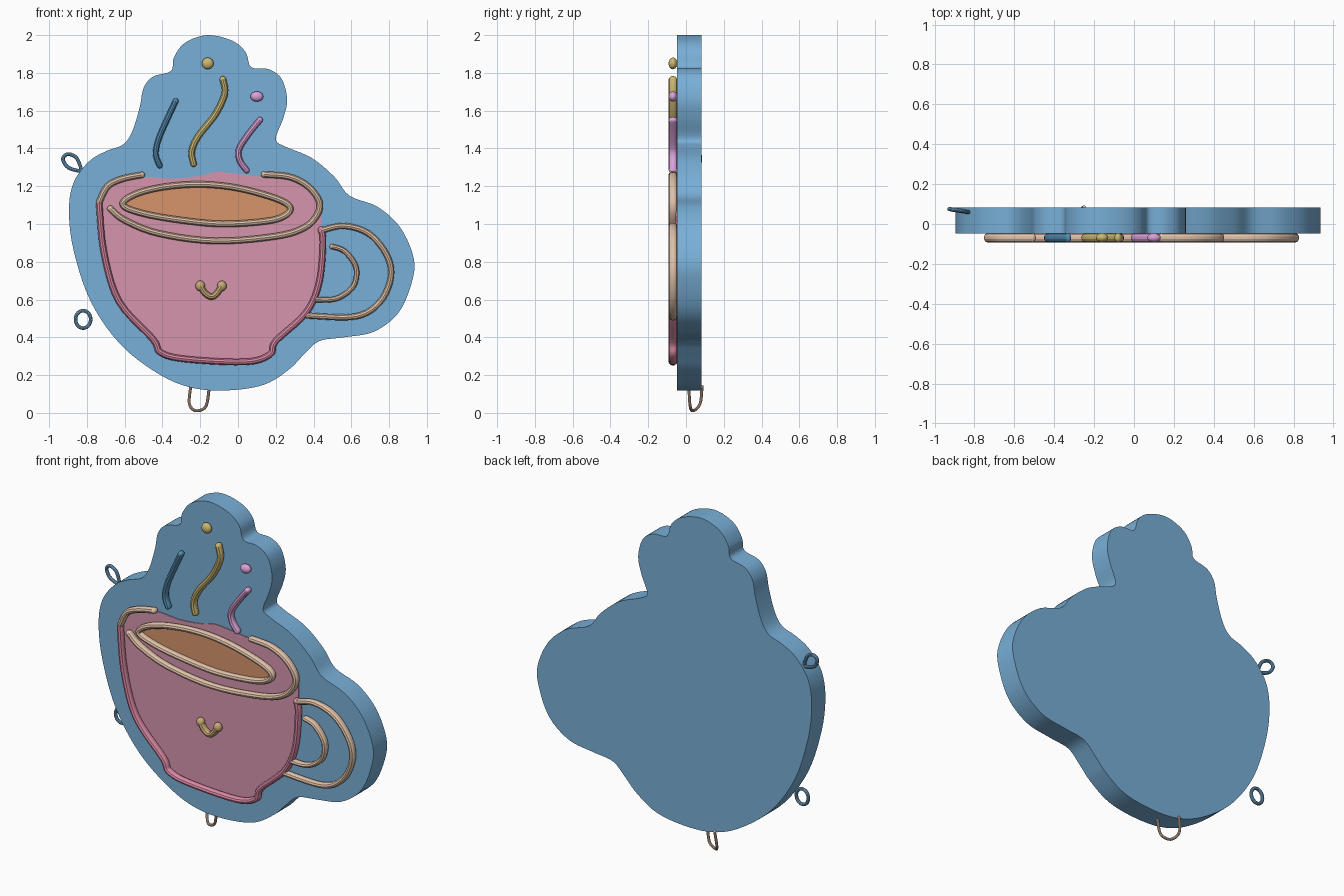
import bpy, bmesh, math
from mathutils import Vector

cube = bpy.data.objects.get("Cube")
if cube:
    bpy.data.objects.remove(cube, do_unlink=True)


def material(name, rgb):
    mat = bpy.data.materials.new(name)
    mat.use_nodes = True
    colour = (*rgb, 1)
    mat.diffuse_color = colour
    mat.node_tree.nodes["Principled BSDF"].inputs["Base Color"].default_value = colour
    return mat


BLUE = material("sky blue", (.19, .43, .68))
DEEP_BLUE = material("deep blue", (.09, .28, .46))
PINK = material("cup pink", (.68, .30, .42))
ROSE = material("rose outline", (.71, .25, .37))
COFFEE = material("coffee brown", (.68, .30, .15))
CREAM = material("cream", (.74, .53, .39))
GOLD = material("gold", (.60, .48, .17))
TAN = material("tan", (.58, .40, .18))
VIOLET = material("violet", (.70, .36, .69))

FRONT, BACK = -.047, .083      # faces of the backing plaque
STROKE_Y = -.069               # centre depth of the raised lines


def smooth_path(points, closed=False, steps=5):
    """Catmull-Rom curve through the given points."""
    pts = [Vector(p) for p in points]
    n = len(pts)
    get = (lambda i: pts[i % n]) if closed else (lambda i: pts[min(max(i, 0), n - 1)])
    out = []
    for i in range(n if closed else n - 1):
        a, b, c, d = (get(i + k) for k in (-1, 0, 1, 2))
        for s in range(steps):
            t = s / steps
            out.append(.5 * (2 * b + (c - a) * t + (2 * a - 5 * b + 4 * c - d) * t ** 2
                             + (3 * b - a - 3 * c + d) * t ** 3))
    return out if closed else out + [pts[-1]]


def finish(obj, mat):
    obj.data.materials.append(mat)
    bpy.ops.object.select_all(action="DESELECT")
    obj.select_set(True)
    bpy.context.view_layer.objects.active = obj
    if obj.type == "CURVE":
        bpy.ops.object.convert(target="MESH")
    bpy.ops.object.shade_smooth_by_angle(angle=math.radians(35))


def slab(name, points, y_front, y_back, mat):
    """Flat outline in x and z, extruded through y."""
    bm = bmesh.new()
    face = bm.faces.new([bm.verts.new((p.x, y_front, p.y)) for p in points])
    extruded = bmesh.ops.extrude_face_region(bm, geom=[face])["geom"]
    moved = [v for v in extruded if isinstance(v, bmesh.types.BMVert)]
    bmesh.ops.translate(bm, verts=moved, vec=(0, y_back - y_front, 0))
    bmesh.ops.recalc_face_normals(bm, faces=bm.faces)
    mesh = bpy.data.meshes.new(name)
    bm.to_mesh(mesh)
    bm.free()
    obj = bpy.data.objects.new(name, mesh)
    bpy.context.collection.objects.link(obj)
    finish(obj, mat)


def tube(name, points, radius, mat, closed=False, y=STROKE_Y, depth=None):
    """Round-ended tube; two-number points lie flat at depth y."""
    path = smooth_path([(p[0], 0, p[1]) if len(p) == 2 else p for p in points], closed)
    rings = [(p, 1) for p in path]
    if not closed:
        angles = [math.pi / 2 * k / 5 + .02 for k in range(5)]
        start = (path[0] - path[1]).normalized() * radius
        end = (path[-1] - path[-2]).normalized() * radius
        head = [(path[0] + start * math.cos(a), math.sin(a)) for a in angles]
        tail = [(path[-1] + end * math.cos(a), math.sin(a)) for a in reversed(angles)]
        rings = head + rings + tail
    curve = bpy.data.curves.new(name, "CURVE")
    curve.dimensions = "3D"
    curve.bevel_depth = radius
    curve.bevel_resolution = 3
    curve.use_fill_caps = True
    spline = curve.splines.new("POLY")
    spline.points.add(len(rings) - 1)
    for point, (co, scale) in zip(spline.points, rings):
        point.co = (*co, 1)
        point.radius = scale
    spline.use_cyclic_u = closed
    obj = bpy.data.objects.new(name, curve)
    bpy.context.collection.objects.link(obj)
    obj.location.y = y
    obj.scale.y = depth / radius if depth else 1
    finish(obj, mat)


def stroke(name, points, radius, mat, closed=False):
    tube(name, points, radius, mat, closed, depth=.023)


def dot(name, x, z, rx, rz, mat):
    bpy.ops.mesh.primitive_uv_sphere_add(segments=24, ring_count=12, location=(x, STROKE_Y, z))
    obj = bpy.context.object
    obj.name = name
    obj.scale = (rx, .023, rz)
    finish(obj, mat)


# Backing plaque
plaque = [(-.16, 2), (-.03, 1.97), (.04, 1.91), (.07, 1.83), (.16, 1.82), (.23, 1.77),
          (.26, 1.66), (.24, 1.56), (.2, 1.45), (.25, 1.41), (.39, 1.35), (.51, 1.25),
          (.59, 1.15), (.74, 1.09), (.86, .98), (.93, .82), (.92, .69), (.85, .53),
          (.72, .43), (.56, .4), (.43, .38), (.35, .31), (.27, .23), (.14, .15),
          (-.04, .12), (-.23, .13), (-.41, .2), (-.62, .36), (-.78, .59), (-.87, .86),
          (-.895, 1.07), (-.87, 1.22), (-.79, 1.33), (-.7, 1.385), (-.61, 1.42),
          (-.56, 1.49), (-.52, 1.62), (-.5, 1.72), (-.45, 1.78), (-.355, 1.81),
          (-.34, 1.88), (-.28, 1.96)]
slab("backing_plaque", smooth_path(plaque, True), FRONT, BACK, BLUE)

# Cup: side outline, painted face and coffee surface
side = [(-.735, 1.11), (-.71, .85), (-.63, .59), (-.45, .39), (-.41, .32), (-.28, .285),
        (.04, .27), (.17, .31), (.2, .38), (.36, .53), (.43, .69), (.45, .9), (.44, .97)]
top_edge = [(.43, 1.12), (.36, 1.21), (.26, 1.25), (.14, 1.25), (0, 1.265), (-.12, 1.275),
            (-.2, 1.255), (-.35, 1.24), (-.5, 1.25), (-.61, 1.235), (-.69, 1.2)]
coffee = [(-.61, 1.1), (-.55, 1.155), (-.4, 1.195), (-.2, 1.21), (0, 1.19), (.2, 1.135),
          (.275, 1.09), (.25, 1.045), (.15, 1.015), (-.08, 1.0), (-.3, 1.02), (-.5, 1.055)]
slab("cup_face", smooth_path(side + top_edge, True), FRONT - .005, FRONT + .002, PINK)
slab("coffee_surface", smooth_path(coffee, True), FRONT - .009, FRONT, COFFEE)
stroke("cup_outline", side, .018, ROSE)
stroke("coffee_ring", coffee, .018, CREAM, closed=True)

# Rim
stroke("rim_front", [(.14, 1.262), (.27, 1.25), (.37, 1.2), (.43, 1.12), (.42, 1.05),
                     (.35, .98), (.2, .935), (-.12, .91), (-.42, .95), (-.6, 1.02),
                     (-.675, 1.08)], .018, CREAM)
stroke("rim_right", [(-.51, 1.26), (-.61, 1.24), (-.69, 1.2), (-.733, 1.12)], .018, CREAM)

# Handle
stroke("handle_outer", [(.44, .965), (.56, .99), (.69, .95), (.785, .84), (.81, .72),
                        (.75, .585), (.62, .51), (.37, .515)], .017, CREAM)
stroke("handle_inner", [(.5, .88), (.565, .855), (.625, .77), (.61, .67), (.52, .605),
                        (.41, .6)], .015, CREAM)

# Smile with thicker ends
stroke("smile", [(-.2, .675), (-.175, .635), (-.14, .615), (-.11, .635), (-.085, .675)], .018, TAN)
for name, x in (("smile_end_right", -.2), ("smile_end_left", -.085)):
    dot(name, x, .672, .025, .028, TAN)

# Steam
stroke("steam_right", [(-.33, 1.65), (-.37, 1.565), (-.42, 1.45), (-.435, 1.37),
                       (-.415, 1.31)], .016, DEEP_BLUE)
stroke("steam_middle", [(-.08, 1.765), (-.07, 1.69), (-.12, 1.58), (-.21, 1.465),
                        (-.245, 1.385), (-.235, 1.32)], .018, GOLD)
stroke("steam_left", [(.115, 1.55), (.055, 1.475), (.005, 1.395), (.01, 1.335),
                      (.045, 1.285)], .017, VIOLET)
dot("steam_dot_middle", -.16, 1.85, .031, .031, GOLD)
dot("steam_dot_left", .1, 1.675, .034, .027, VIOLET)

# Hanging loops
tube("upper_loop", [(-.835, .06, 1.28), (-.9, .07, 1.3), (-.927, .075, 1.345),
                    (-.9, .072, 1.37), (-.855, .065, 1.35), (-.83, .06, 1.29)],
     .01, BLUE, closed=True, y=0)
circle = [math.tau * k / 12 for k in range(12)]
tube("lower_loop", [(-.82 + .04 * math.cos(a), .495 + .046 * math.sin(a)) for a in circle],
     .01, BLUE, closed=True, y=.065)
tube("bottom_loop", [(-.25, .085, .14), (-.258, .075, .05), (-.225, .04, .012),
                     (-.17, .022, .035), (-.152, .015, .14)], .008, CREAM, y=0)
